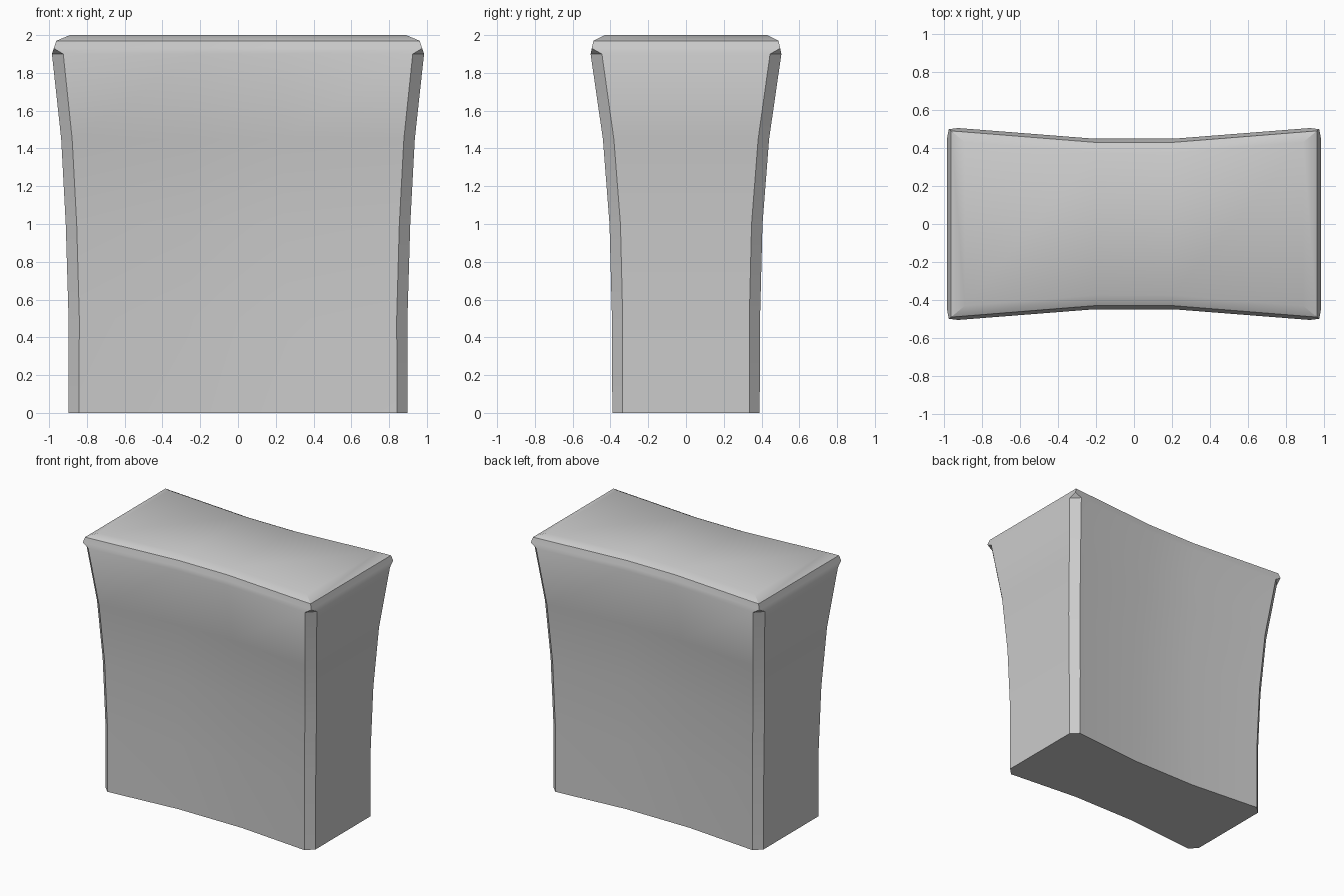
import bpy, bmesh

if "Cube" in bpy.data.objects:
    bpy.data.objects.remove(bpy.data.objects["Cube"])

# Ring profile: z, half width, half depth, corner chamfer, waist dip depth, waist half length
RINGS = [
    (0.00, 0.897, 0.390, 0.055, 0.050, 0.27),
    (0.50, 0.897, 0.392, 0.057, 0.050, 0.26),
    (1.00, 0.912, 0.405, 0.058, 0.052, 0.25),
    (1.45, 0.936, 0.440, 0.058, 0.055, 0.23),
    (1.90, 0.985, 0.505, 0.060, 0.056, 0.21),
    (1.93, 0.975, 0.499, 0.000, 0.058, 0.21),
    (1.97, 0.962, 0.490, 0.000, 0.060, 0.21),
    (2.00, 0.890, 0.430, 0.000, 0.055, 0.20),
]


def ring_points(z, w, d, c, dip, m):
    """Half the outline (front and right side), then the same turned by 180 degrees."""
    half = [(-w + c, -d), (-m, -d + dip), (m, -d + dip), (w - c, -d),
            (w, -d + c), (w, d - c)]
    # each half ends where the mirrored half begins
    return [(x, y, z) for x, y in half] + [(-x, -y, z) for x, y in half]


bm = bmesh.new()
rings = [[bm.verts.new(p) for p in ring_points(*r)] for r in RINGS]

# Walls between rings
for lo, hi in zip(rings, rings[1:]):
    n = len(lo)
    for i in range(n):
        j = (i + 1) % n
        bm.faces.new((lo[i], lo[j], hi[j], hi[i]))


# Top and bottom caps: two tapered ends and a central panel
def cap(r):
    bm.faces.new((r[1], r[2], r[7], r[8]))
    bm.faces.new((r[2], r[3], r[4], r[5], r[6], r[7]))
    bm.faces.new((r[8], r[9], r[10], r[11], r[0], r[1]))


cap(rings[0])
cap(rings[-1])

# Collapse the chamfer to a point under the rim
bmesh.ops.remove_doubles(bm, verts=bm.verts, dist=0.0005)
bmesh.ops.recalc_face_normals(bm, faces=bm.faces)

mesh = bpy.data.meshes.new("flared_block")
bm.to_mesh(mesh)
bm.free()
block = bpy.data.objects.new("flared_block", mesh)
bpy.context.collection.objects.link(block)

# Smooth shading with sharp chamfers and rim
bpy.context.view_layer.objects.active = block
block.select_set(True)
bpy.ops.object.shade_smooth_by_angle(angle=0.6)
